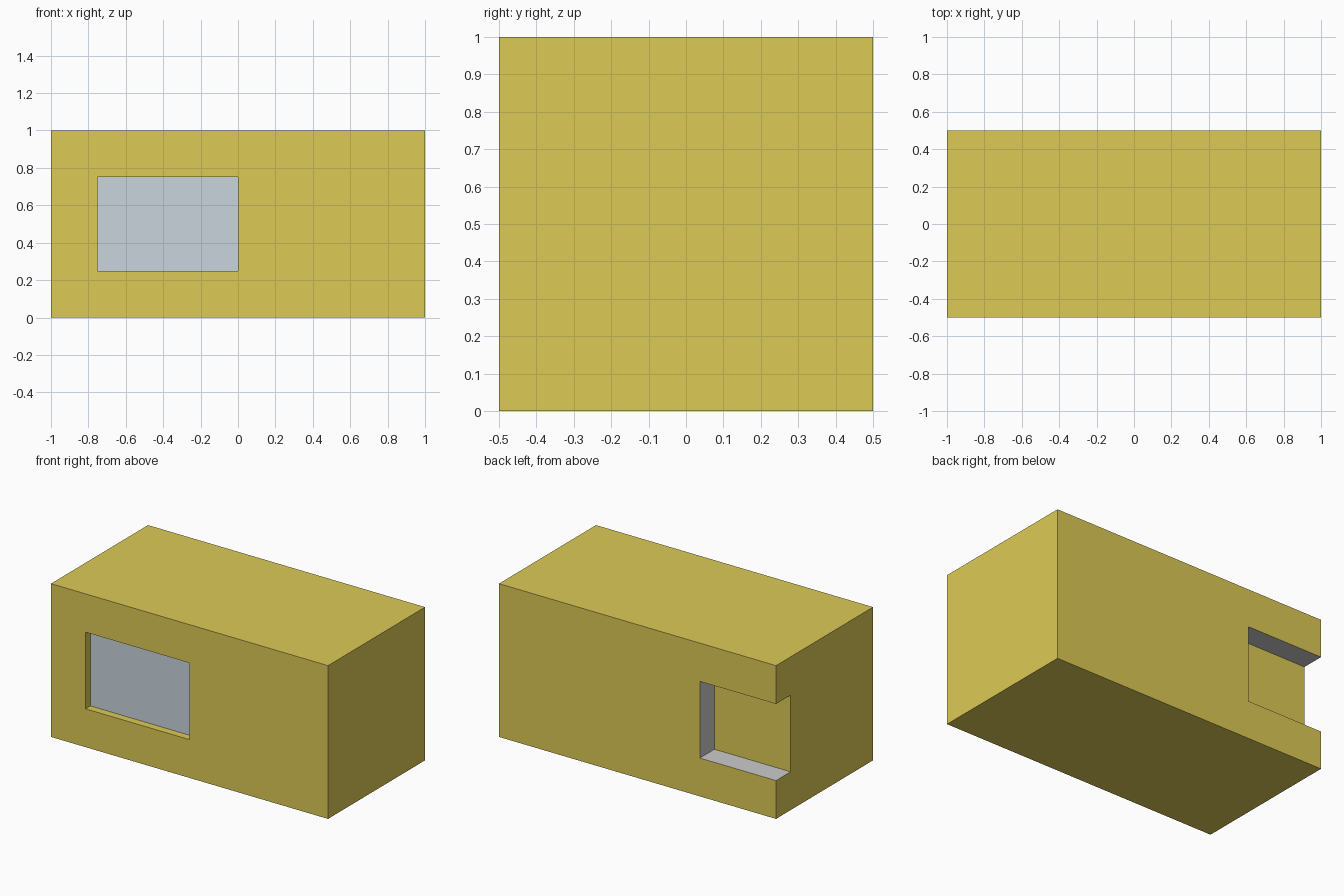
import bpy
from mathutils import Vector

if "Cube" in bpy.data.objects:
    bpy.data.objects.remove(bpy.data.objects["Cube"])


def material(name, rgb):
    m = bpy.data.materials.new(name)
    m.diffuse_color = (*rgb, 1)
    m.use_nodes = True
    m.node_tree.nodes["Principled BSDF"].inputs["Base Color"].default_value = m.diffuse_color
    return m


def box(name, low, high, mat=None):
    low, high = Vector(low), Vector(high)
    bpy.ops.mesh.primitive_cube_add(size=1)
    ob = bpy.context.object
    ob.name = name
    for v in ob.data.vertices:
        v.co = (low + high) / 2 + v.co * (high - low)
    if mat:
        ob.data.materials.append(mat)
    return ob


def cut(target, low, high):
    cutter = box("cutter", low, high, target.data.materials[0])
    mod = target.modifiers.new("cut", 'BOOLEAN')
    mod.operation = 'DIFFERENCE'
    mod.solver = 'EXACT'
    mod.object = cutter
    bpy.context.view_layer.objects.active = target
    bpy.ops.object.modifier_apply(modifier=mod.name)
    bpy.data.objects.remove(cutter)


yellow = material("yellow_paint", (0.72, 0.59, 0.093))
glass = material("window_glass", (0.58, 0.66, 0.72))

# Main block with a window recess in front and a corner notch behind
body = box("body", (-1, -0.5, 0), (1, 0.5, 1), yellow)
cut(body, (-0.75, -0.7, 0.25), (0, -0.4, 0.75))
cut(body, (-1.2, 0.35, 0.25), (-0.45, 0.7, 0.75))

# Bare grey reveal around the notch; its inner face stays yellow
body.data.materials.append(None)
for p in body.data.polygons:
    c = p.center
    if c.x < -0.44 and 0.36 < c.y < 0.49 and 0.2 < c.z < 0.8 and abs(p.normal.y) < 0.5:
        if c.x > -0.99:
            p.material_index = 1

# Window pane set back in the front recess
box("window_pane", (-0.75, -0.45, 0.25), (0, -0.4, 0.75), glass)
